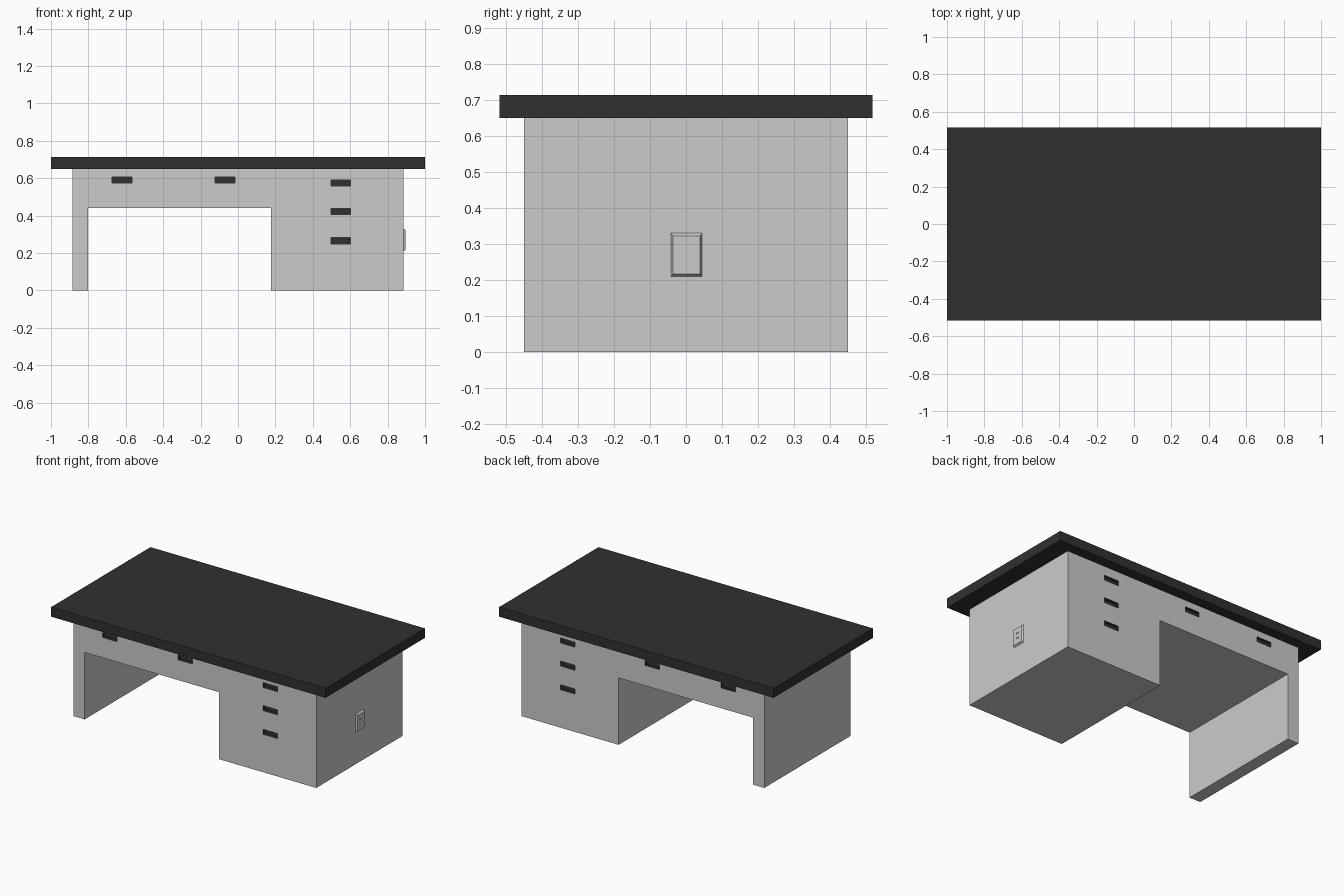
import bpy, bmesh
from mathutils import Matrix, Vector

if "Cube" in bpy.data.objects:
    bpy.data.objects.remove(bpy.data.objects["Cube"])

dark = bpy.data.materials.new("dark")
dark.diffuse_color = (0.03, 0.03, 0.03, 1)
dark.use_nodes = True
dark.node_tree.nodes["Principled BSDF"].inputs["Base Color"].default_value = dark.diffuse_color


def make_object(name, bm, mats=()):
    bmesh.ops.recalc_face_normals(bm, faces=bm.faces[:])
    me = bpy.data.meshes.new(name)
    bm.to_mesh(me)
    bm.free()
    for m in mats:
        me.materials.append(m)
    ob = bpy.data.objects.new(name, me)
    bpy.context.collection.objects.link(ob)
    return ob


def add_box(bm, center, size):
    m = Matrix.Translation(center) @ Matrix.Diagonal((*size, 1))
    return bmesh.ops.create_cube(bm, size=1, matrix=m)["verts"]


def cut(target, bm, name):
    cutter = make_object(name, bm, target.data.materials[:])
    cutter.hide_render = True
    cutter.display_type = 'WIRE'
    mod = target.modifiers.new(name, 'BOOLEAN')
    mod.object = cutter
    mod.operation = 'DIFFERENCE'
    mod.solver = 'EXACT'


# Desk top
bm = bmesh.new()
add_box(bm, (0, 0, 0.6815), (2, 1.034, 0.063))
make_object("desk_top", bm, [dark])

# Body: side panel, apron and pedestal as one extruded profile
profile = [(-0.885, 0), (-0.803, 0), (-0.803, 0.441), (0.177, 0.441),
           (0.177, 0), (0.885, 0), (0.885, 0.65), (-0.885, 0.65)]
bm = bmesh.new()
face = bm.faces.new([bm.verts.new((x, -0.449, z)) for x, z in profile])
ext = bmesh.ops.extrude_face_region(bm, geom=[face], use_keep_orig=True)
bmesh.ops.translate(bm, vec=(0, 0.898, 0),
                    verts=[v for v in ext["geom"] if isinstance(v, bmesh.types.BMVert)])
body = make_object("desk_body", bm, [None, dark])

# Dark recessed drawer pulls on front and back
bm = bmesh.new()
for x, z in [(-0.621, 0.591), (-0.07, 0.591), (0.549, 0.574), (0.549, 0.422), (0.549, 0.266)]:
    for y in (-0.449, 0.449):
        add_box(bm, (x, y, z), (0.106, 0.04, 0.033))
for f in bm.faces:
    f.material_index = 1
cut(body, bm, "pull_cutter")

# Bevelled socket plate on the right side
bm = bmesh.new()
c = Vector((0.889, 0.0015, 0.27))
for v in add_box(bm, c, (0.012, 0.089, 0.124)):
    if v.co.x > c.x:
        v.co.y = c.y + (v.co.y - c.y) * 0.85
        v.co.z = c.z + (v.co.z - c.z) * 0.85
plate = make_object("socket_plate", bm)

# Socket slots
bm = bmesh.new()
for y in (-0.0045, 0.0075):
    for z in (0.254, 0.287):
        add_box(bm, (0.895, y, z), (0.008, 0.003, 0.011))
cut(plate, bm, "slot_cutter")
